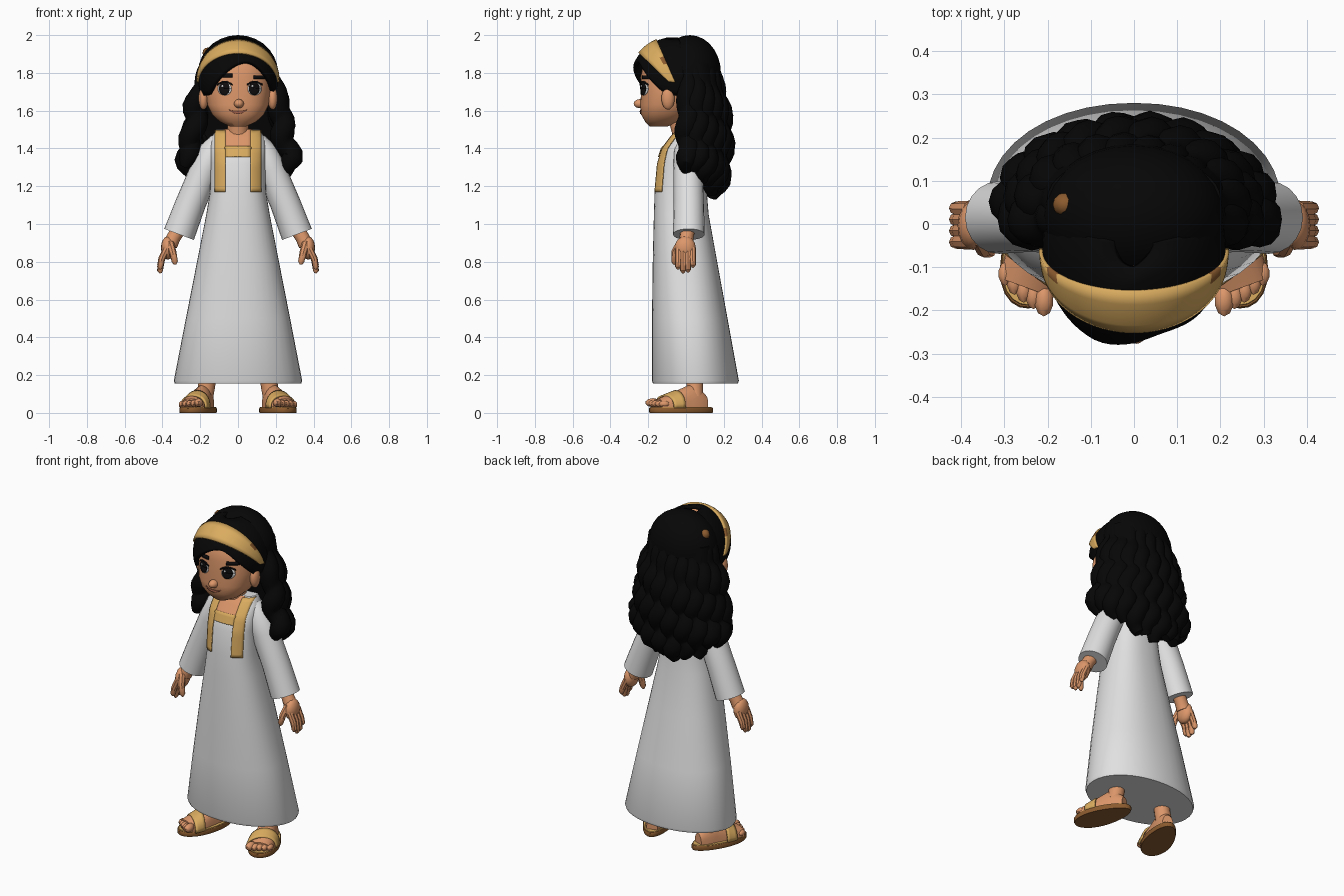
import bpy, bmesh, math
from math import sin, cos, pi, radians
from mathutils import Vector

if "Cube" in bpy.data.objects:
    bpy.data.objects.remove(bpy.data.objects["Cube"])
made = []

def material(name, rgb):
    m = bpy.data.materials.new(name)
    m.use_nodes = True
    m.diffuse_color = (*rgb, 1)
    b = m.node_tree.nodes["Principled BSDF"]
    b.inputs["Base Color"].default_value = (*rgb, 1)
    b.inputs["Roughness"].default_value = 0.9
    return m

WHITE = material("robe_white", (0.75, 0.75, 0.75))
SKIN = material("skin", (0.72, 0.31, 0.145))
GOLD = material("gold_cloth", (0.7, 0.41, 0.115))
BROWN = material("sandal_brown", (0.26, 0.105, 0.028))
HAIR = material("black_hair", (0.002, 0.002, 0.002))
EYE = material("eye_white", (0.8, 0.8, 0.8))
DARK = material("dark_eye", (0.005, 0.004, 0.004))
LIP = material("lip", (0.4, 0.13, 0.075))

def finish(name, bm, mat):
    bmesh.ops.recalc_face_normals(bm, faces=bm.faces)
    me = bpy.data.meshes.new(name)
    bm.to_mesh(me)
    bm.free()
    ob = bpy.data.objects.new(name, me)
    bpy.context.collection.objects.link(ob)
    me.materials.append(mat)
    made.append(ob)
    return ob

def loft(name, rings, mat):
    """Closed skin over a list of equal rings of points."""
    bm = bmesh.new()
    vs = [[bm.verts.new(p) for p in r] for r in rings]
    n = len(vs[0])
    for a, b in zip(vs, vs[1:]):
        for i in range(n):
            j = (i + 1) % n
            bm.faces.new((a[i], a[j], b[j], b[i]))
    bm.faces.new(vs[0])
    bm.faces.new(vs[-1])
    return finish(name, bm, mat)

def sheet(name, f, nu, nv, mat, thick=0.006):
    """Thin sheet over f(u, v), u and v from 0 to 1."""
    bm = bmesh.new()
    vs = [[bm.verts.new(f(i / nu, j / nv)) for j in range(nv + 1)] for i in range(nu + 1)]
    for i in range(nu):
        for j in range(nv):
            bm.faces.new((vs[i][j], vs[i + 1][j], vs[i + 1][j + 1], vs[i][j + 1]))
    ob = finish(name, bm, mat)
    mod = ob.modifiers.new("thickness", "SOLIDIFY")
    mod.thickness, mod.offset = thick, 0
    return ob

def ball(name, c, s, mat, seg=20):
    bm = bmesh.new()
    bmesh.ops.create_uvsphere(bm, u_segments=seg, v_segments=seg // 2, radius=1)
    for v in bm.verts:
        v.co = Vector(c) + Vector(s) * v.co
    return finish(name, bm, mat)

def tube(name, path, radii, mat, sides=10):
    rings = []
    path = [Vector(p) for p in path]
    for k, (p, r) in enumerate(zip(path, radii)):
        d = path[min(k + 1, len(path) - 1)] - path[max(k - 1, 0)]
        a = d.cross(Vector((0, 1, 0.01))).normalized()
        b = d.cross(a).normalized()
        rings.append([p + r * (a * cos(t) + b * sin(t)) for t in (2 * pi * i / sides for i in range(sides))])
    return loft(name, rings, mat)

def lerp(table, z):
    """Linear lookup in rows that start with a rising key."""
    for a, b in zip(table, table[1:]):
        if z <= b[0]:
            t = max(0, (z - a[0]) / (b[0] - a[0]))
            return [p + (q - p) * t for p, q in zip(a, b)]
    return table[-1]

def oval(row, n, seg=40):
    z, rx, yf, yb = row
    e = lambda c: math.copysign(abs(c) ** (2 / n), c)
    return [(rx * e(cos(t)), (yf + yb) / 2 + (yb - yf) / 2 * e(sin(t)), z)
            for t in (2 * pi * i / seg for i in range(seg))]

def front(table, n, x, z, off):
    _, rx, yf, yb = lerp(table, z)
    k = max(0, 1 - min(1, abs(x / rx)) ** n) ** (1 / n)
    return (x, (yf + yb) / 2 - (yb - yf) / 2 * k - off, z)

# Robe: rows of height, half width, front and back
ROBE = [(0.155, .335, -.175, .275), (0.17, .34, -.18, .28), (0.5, .276, -.18, .22), (0.8, .217, -.176, .165),
        (1.05, .168, -.17, .12), (1.17, .148, -.166, .11), (1.32, .146, -.152, .1), (1.4, .15, -.125, .09),
        (1.46, .14, -.08, .08), (1.5, .115, -.045, .07)]
loft("robe", [oval(r, 2 + .5 * min(1, r[0] / 1.17)) for r in ROBE], WHITE)

def robe_plate(name, x0, x1, z0, z1, mat, off):
    sheet(name, lambda u, v: front(ROBE, 2.5, x0 + (x1 - x0) * u, z0 + (z1 - z0) * v, off), 6, 16, mat)

robe_plate("neckline_skin", -.075, .075, 1.4, 1.5, SKIN, .002)
robe_plate("neckline_trim", -.07, .07, 1.355, 1.41, GOLD, .005)
for s in (-1, 1):
    robe_plate("chest_strap", s * .066, s * .122, 1.17, 1.495, GOLD, .006)

# Head, neck and face
HEAD = [(1.515, .04, -.19, -.1), (1.54, .095, -.215, -.04), (1.58, .138, -.238, .02), (1.63, .162, -.243, .05),
        (1.7, .172, -.237, .08), (1.78, .172, -.24, .1), (1.88, .15, -.22, .1), (1.94, .09, -.15, .06)]
loft("head", [oval(r, 2.3) for r in HEAD], SKIN)
tube("neck", [(0, 0, 1.42), (0, -.02, 1.5), (0, -.05, 1.6)], [.075, .057, .055], SKIN, 16)
ball("nose", (.005, -.243, 1.637), (.026, .034, .024), SKIN)

def face_disc(name, x, z, w, h, mat, off):
    def f(u, v):
        a = 2 * pi * u
        r = .04 + .96 * v
        return front(HEAD, 2.3, x + w * r * cos(a), z + h * r * sin(a), off)
    sheet(name, f, 20, 3, mat, .004)

for x, bx, bz in ((-.07, -.06, 1.785), (.088, .112, 1.777)):
    face_disc("eye_white", x, 1.715, .036, .034, EYE, .002)
    face_disc("iris", x - .002, 1.717, .028, .035, DARK, .006)
    face_disc("eye_glint", x - .012, 1.73, .005, .006, EYE, .01)
    sheet("upper_lash", lambda u, v: front(HEAD, 2.3, x + .04 * (2 * u - 1), 1.733 + .016 * sin(pi * u) + .009 * v, .006),
          10, 1, DARK, .004)
    sheet("eyebrow", lambda u, v: front(HEAD, 2.3, bx + .03 * (2 * u - 1), bz + .02 * (v - .5), .005), 6, 2, DARK, .006)
sheet("mouth", lambda u, v: front(HEAD, 2.3, .052 * (2 * u - 1), 1.583 + .024 * (2 * u - 1) ** 2 + .014 * v * sin(pi * u), .003),
      12, 2, LIP, .005)

# Front hair, parted off centre and swept down to the temples
CEN, RAD = Vector((0, -.05, 1.77)), Vector((.2, .23, .21))

def front_hair(u, v):
    a = radians(-12 + 204 * u)
    x = RAD.x * cos(a)
    low = max(1.685, 1.855 - (8 if x > .05 else 4) * (x - .05) ** 2)
    z = low + (1.975 - low) * v
    k = math.sqrt(1 - ((z - CEN.z) / RAD.z) ** 2)
    return (x * k, CEN.y - RAD.y * k * sin(a) + .1 * max(0, x) * sin(a), z)

sheet("front_hair", front_hair, 40, 12, HAIR, .024)

# Headband wrapped over the crown, with darker folds at both temples
def band(u, v):
    t = radians(-6 + 192 * u)
    a = radians(45 - 23 * v)
    d = Vector((cos(t), -sin(a) * sin(t) - .25 + .19 * v, cos(a) * sin(t))).normalized()
    return CEN + d * RAD * 1.07

ob = sheet("headband", band, 48, 4, GOLD, .012)
ob.data.materials.append(BROWN)
for p in ob.data.polygons:
    if abs(p.center.x) > .1 and 1.84 < p.center.z < 1.93 and p.center.y > -.125:
        p.material_index = 1
ball("band_fold", (-.158, .045, 1.905), (.03, .028, .03), BROWN, 12)

# Crown, back hair body and wavy locks
ball("hair_crown", (0, .02, 1.8), (.212, .165, .2), HAIR, 28)
MASS = [(1.2, .14, .08, .18), (1.3, .22, .05, .19), (1.45, .23, .04, .2), (1.6, .22, 0, .19),
        (1.72, .21, -.03, .18), (1.85, .2, -.04, .16)]
loft("hair_body", [oval(r, 2) for r in MASS], HAIR)
# Rows of height, sideways reach and backward reach
REACH = [(1.12, .2, .13), (1.25, .26, .15), (1.36, .275, .168), (1.48, .235, .172), (1.62, .226, .16),
         (1.72, .192, .14), (1.85, .155, .105), (1.92, .1, .07), (1.95, .05, .04)]
LOCKS = 12
for i in range(LOCKS):
    phi = radians(-4 + 188 * i / (LOCKS - 1))
    end = 1.28 - .14 * max(0, sin(phi)) ** 1.5 + .025 * (i % 2)
    path, radii = [], []
    for k in range(31):
        t = k / 30
        z = 1.945 + (end - 1.945) * t
        _, rx, ry = lerp(REACH, z)
        w = min(1, t * 1.6) * .016
        ph = 2 * pi * z / .17 + i * .8
        swing = phi + w * sin(ph) / .24
        path.append((cos(swing) * (rx + w * cos(ph)), .02 + sin(swing) * (ry + w * cos(ph)), z))
        radii.append((.036 + .022 * min(1, t * 2)) * (1 if t < .9 else 1 - (t - .9) * 5))
    tube("hair_lock", path, radii, HAIR, 12)

for s in (-1, 1):
    ball("ear", (s * .183, -.095, 1.665), (.026, .035, .06), SKIN)

    # Sleeve and hand
    tube("sleeve", [(s * .095, .01, 1.445), (s * .13, .01, 1.385), (s * .175, .012, 1.29),
                    (s * .25, .015, 1.11), (s * .312, .015, .945)],
         [.05, .074, .078, .08, .084], WHITE, 20)
    tube("wrist", [(s * .315, .01, .97), (s * .34, .003, .93), (s * .36, 0, .89)], [.038, .037, .04], SKIN, 12)
    ball("palm", (s * .372, -.004, .873), (.036, .056, .062), SKIN, 16)
    for j in range(4):
        y = -.04 + .025 * j
        drop = (.76, .74, .745, .77)[j]
        tube("finger", [(s * .378, y, .87), (s * .404, y, .815), (s * .413, y * 1.05, drop + .012),
                        (s * .409, y * 1.05, drop)], [.019, .018, .015, .006], SKIN, 8)
    tube("thumb", [(s * .36, -.03, .9), (s * .346, -.058, .85), (s * .334, -.062, .8), (s * .332, -.062, .785)],
         [.022, .02, .016, .006], SKIN, 8)

    # Sandal and foot, turned outward
    turn = radians(20) * s
    def place(x, y, z):
        return (s * .205 + x * cos(turn) - y * sin(turn), -.025 + x * sin(turn) + y * cos(turn), z)

    def sole(z, grow):
        return [place((.083 - .014 * sin(t)) * grow * cos(t), .178 * grow * sin(t), z)
                for t in (2 * pi * i / 28 for i in range(28))]

    loft("sole", [sole(0, .98), sole(.006, 1), sole(.024, 1), sole(.028, .98)], BROWN)
    loft("insole", [sole(.027, .96), sole(.032, .95)], GOLD)
    FOOT = [(-.13, .068, .045), (-.07, .072, .068), (-.01, .064, .095), (.05, .053, .12), (.1, .048, .1), (.14, .032, .06)]
    loft("foot", [[place(w * cos(a), y, .03 + h * max(0, sin(a)) ** .8) for a in (pi * i / 12 for i in range(13))]
                  for y, w, h in FOOT], SKIN)
    for j in range(5):
        x = s * (-.048 + .026 * j)
        r = (.024, .02, .019, .018, .017)[j]
        ball("toe", place(x, -.142 + .0016 * j * j, .03 + r), (r, r * 1.7, r), SKIN, 10)
    tube("ankle", [place(0, .075, .08), place(-s * .012, .08, .14), place(-s * .025, .085, .28)],
         [.047, .045, .05], SKIN, 14)
    def strap(u, v):
        a = pi * u
        y = -.095 + .065 * v + .025 * cos(a) * s
        return place(.079 * cos(a), y, .026 + (.064 + .026 * v) * sin(a) ** .8)
    sheet("sandal_strap", strap, 16, 4, GOLD, .01)

# Smooth shading with sharp creases kept
bpy.ops.object.select_all(action="DESELECT")
for ob in made:
    ob.select_set(True)
bpy.context.view_layer.objects.active = made[0]
bpy.ops.object.shade_smooth_by_angle(angle=radians(40))
